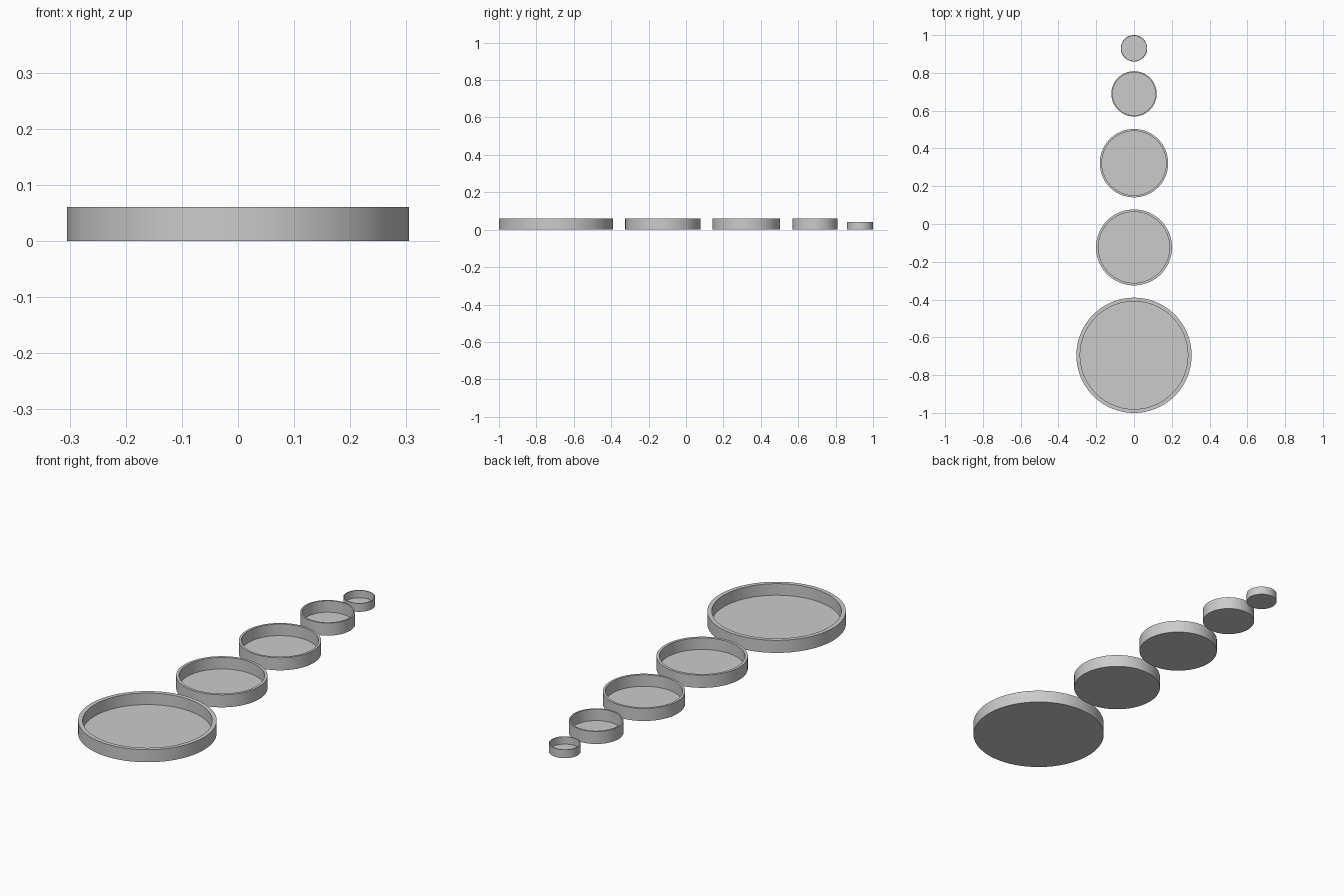
import bpy
import bmesh
import math

cube = bpy.data.objects.get("Cube")
if cube:
    bpy.data.objects.remove(cube, do_unlink=True)

SEGMENTS = 96
FLOOR = 0.005

grey = bpy.data.materials.new("light_grey")
grey.use_nodes = True
colour = (0.6, 0.6, 0.6, 1)
grey.diffuse_color = colour
grey.node_tree.nodes["Principled BSDF"].inputs["Base Color"].default_value = colour


def make_dish(name, y, radius, height, wall):
    """Round open dish: a closed profile turned about its vertical axis."""
    inner = radius - wall
    profile = [(0, 0), (radius, 0), (radius, height),
               (inner, height), (inner, FLOOR), (0, FLOOR)]
    bm = bmesh.new()
    verts = [bm.verts.new((r, 0, z)) for r, z in profile]
    edges = [bm.edges.new(pair) for pair in zip(verts, verts[1:])]
    bmesh.ops.spin(bm, geom=verts + edges, cent=(0, 0, 0), axis=(0, 0, 1),
                   angle=math.tau, steps=SEGMENTS)
    bmesh.ops.remove_doubles(bm, verts=bm.verts, dist=0.00001)
    bmesh.ops.recalc_face_normals(bm, faces=bm.faces)
    mesh = bpy.data.meshes.new(name)
    bm.to_mesh(mesh)
    bm.free()
    mesh.materials.append(grey)
    dish = bpy.data.objects.new(name, mesh)
    dish.location.y = y
    bpy.context.collection.objects.link(dish)
    bpy.ops.object.select_all(action="DESELECT")
    dish.select_set(True)
    bpy.context.view_layer.objects.active = dish
    bpy.ops.object.shade_smooth_by_angle(angle=math.radians(30))


# Row of dishes, largest at the front: name, y, radius, height, wall
for dish in [
    ("largest_dish", -0.695, 0.305, 0.061, 0.02),
    ("large_dish", -0.124, 0.201, 0.061, 0.013),
    ("medium_dish", 0.322, 0.181, 0.061, 0.011),
    ("small_dish", 0.689, 0.12, 0.061, 0.007),
    ("smallest_dish", 0.93, 0.07, 0.041, 0.004),
]:
    make_dish(*dish)
